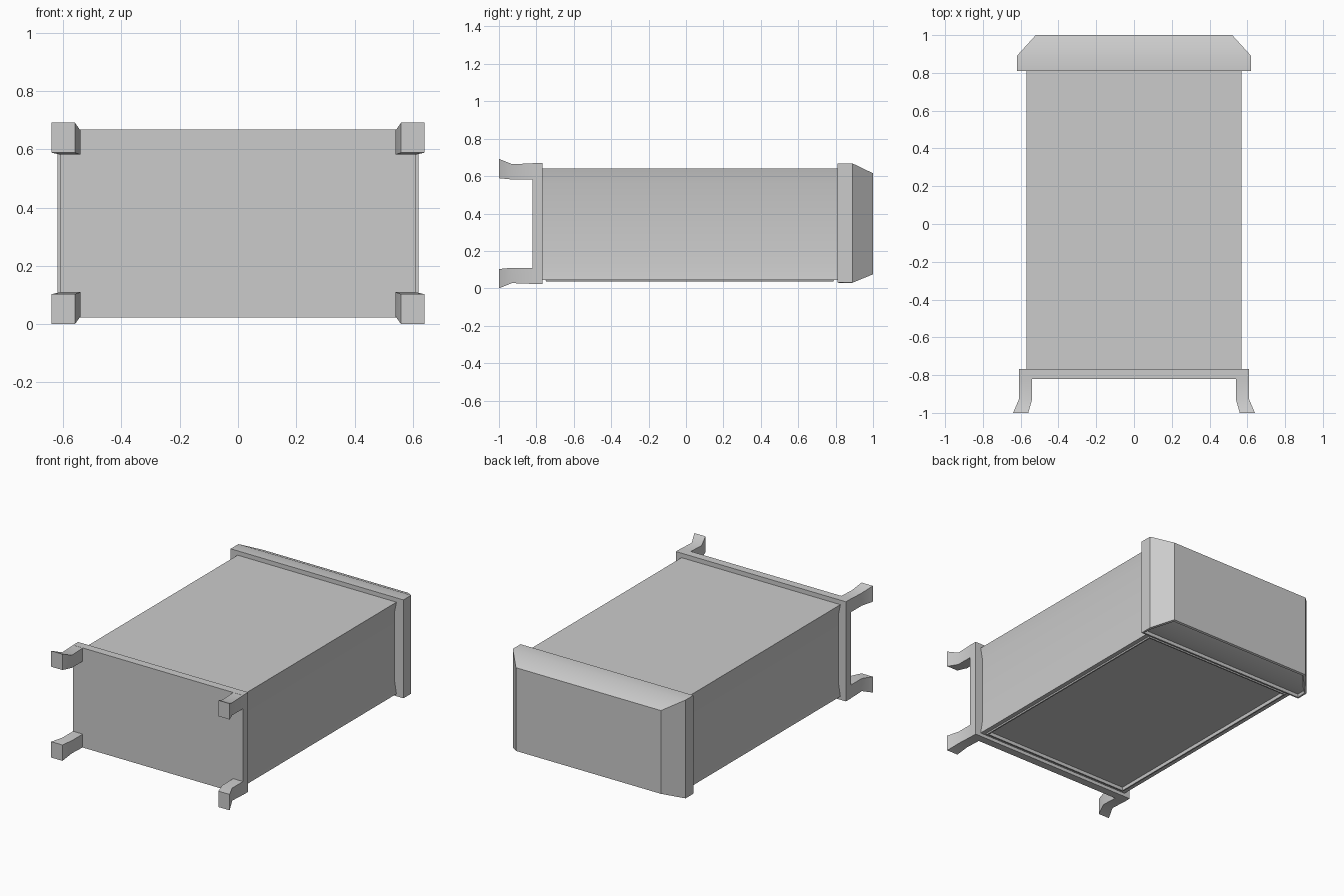
import bpy, bmesh, math

if "Cube" in bpy.data.objects:
    bpy.data.objects.remove(bpy.data.objects["Cube"])

ZC = 0.346  # mid height of the cabinet, which lies on its back


def finish(name, bm, angle=35):
    bmesh.ops.recalc_face_normals(bm, faces=bm.faces)
    me = bpy.data.meshes.new(name)
    bm.to_mesh(me)
    bm.free()
    ob = bpy.data.objects.new(name, me)
    bpy.context.collection.objects.link(ob)
    bpy.ops.object.select_all(action='DESELECT')
    ob.select_set(True)
    bpy.context.view_layer.objects.active = ob
    bpy.ops.object.shade_smooth_by_angle(angle=math.radians(angle))
    return ob


def loft(rings):
    """Rectangular sections along y: (y, x0, x1, z0, z1)."""
    bm = bmesh.new()
    loops = [[bm.verts.new(p) for p in ((x0, y, z0), (x1, y, z0), (x1, y, z1), (x0, y, z1))]
             for y, x0, x1, z0, z1 in rings]
    for a, b in zip(loops, loops[1:]):
        for i in range(4):
            j = (i + 1) % 4
            bm.faces.new((a[i], a[j], b[j], b[i]))
    bm.faces.new(loops[0])
    bm.faces.new(loops[-1])
    bmesh.ops.recalc_face_normals(bm, faces=bm.faces)
    return bm


# Body: long box with shallow hollowed sides
bm = bmesh.new()
half = [(0.57, 0.045), (0.555, 0.135), (0.555, 0.565), (0.57, 0.64)]
outline = half + [(-x, z) for x, z in reversed(half)]
base = bm.faces.new([bm.verts.new((x, -0.78, z)) for x, z in outline])
ext = bmesh.ops.extrude_face_region(bm, geom=[base])['geom']
bmesh.ops.translate(bm, vec=(0, 1.60, 0), verts=[v for v in ext if isinstance(v, bmesh.types.BMVert)])
bmesh.ops.recalc_face_normals(bm, faces=bm.faces)
bm.faces.ensure_lookup_table()
# Sunken door panel with a fine raised lip
door = [f for f in bm.faces if f.normal.z < -0.9]
bmesh.ops.inset_region(bm, faces=door, thickness=0.04)
bmesh.ops.inset_region(bm, faces=door, thickness=0.005, depth=0.008)
bmesh.ops.inset_region(bm, faces=door, thickness=0.012)
bmesh.ops.inset_region(bm, faces=door, thickness=0.005, depth=-0.02)
finish("body", bm)

# Base plate
bm = loft([(-0.82, -0.61, 0.61, 0.023, 0.669), (-0.768, -0.61, 0.61, 0.023, 0.669)])
finish("base_plate", bm)

# Tapered cap with a shallow recess on the door side
bm = loft([(0.81, -0.62, 0.62, 0.03, 0.668),
           (0.89, -0.62, 0.62, 0.03, 0.668),
           (1.0, -0.52, 0.52, 0.075, 0.615)])
bm.normal_update()
low = [f for f in bm.faces if f.normal.z < -0.7]
bmesh.ops.inset_region(bm, faces=low, thickness=0.015)
bmesh.ops.inset_region(bm, faces=low, thickness=0.003, depth=-0.02)
finish("cap", bm)

# Four legs with feet flaring outwards
for sx, side in ((-1, "left"), (1, "right")):
    for sz, level in ((-1, "lower"), (1, "upper")):
        rings = [(y, sx * a, sx * b, ZC + sz * c, ZC + sz * d) for y, a, b, c, d in (
            (-0.80, 0.54, 0.61, 0.236, 0.323),
            (-0.93, 0.54, 0.61, 0.236, 0.318),
            (-1.0, 0.56, 0.64, 0.243, 0.346))]
        finish(f"{level}_{side}_leg", loft(rings))
